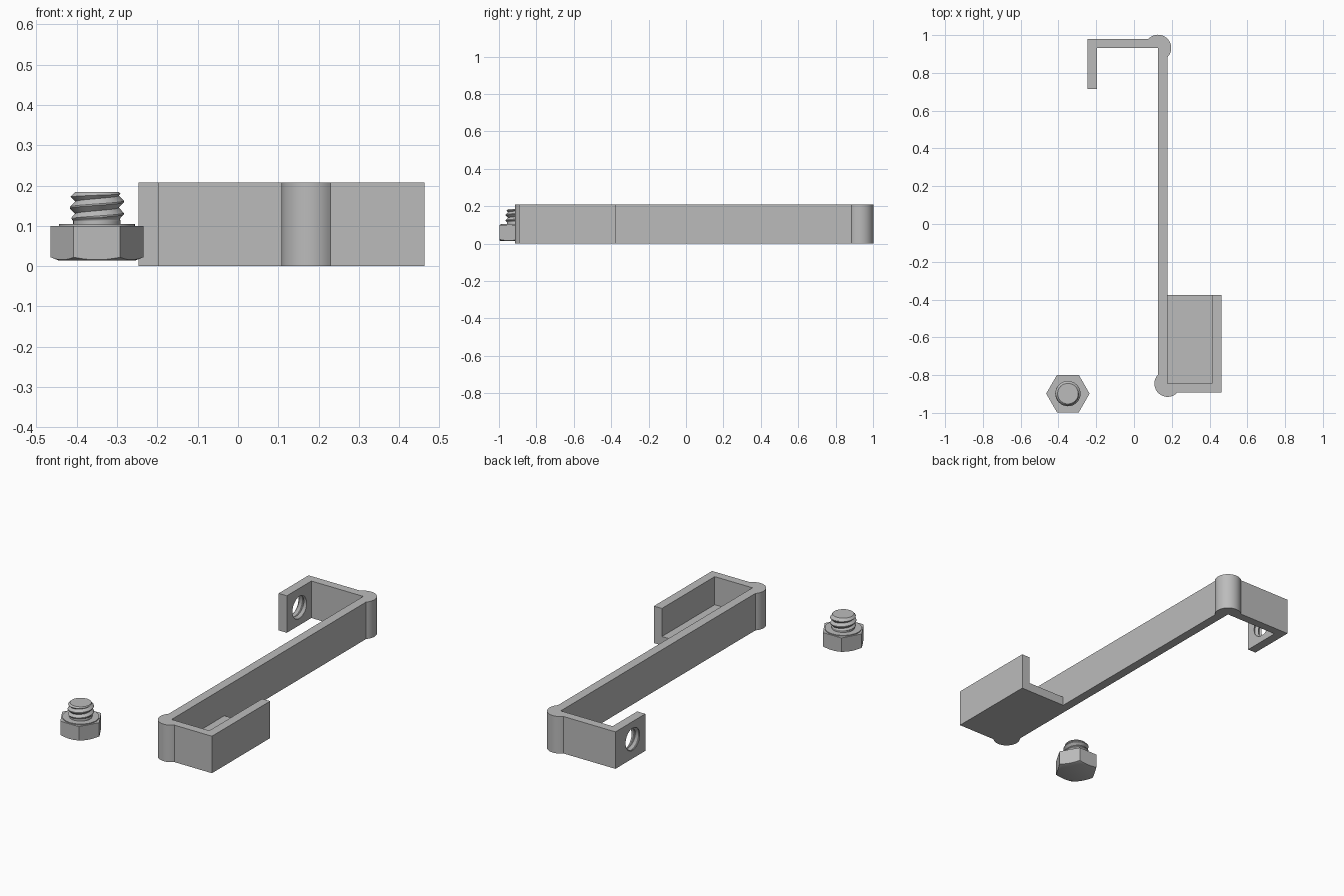
import bpy, bmesh
from math import sin, cos, pi, radians
from mathutils import Matrix

cube = bpy.data.objects.get("Cube")
if cube:
    bpy.data.objects.remove(cube, do_unlink=True)

GREY = (0.5, 0.5, 0.5, 1)
steel = bpy.data.materials.new("plain grey")
steel.use_nodes = True
steel.diffuse_color = GREY
steel.node_tree.nodes["Principled BSDF"].inputs["Base Color"].default_value = GREY

HEIGHT, ROUND = 0.208, 0.07
PITCH, SEGS = 0.03, 32


def finish(bm, name):
    bmesh.ops.recalc_face_normals(bm, faces=bm.faces)
    mesh = bpy.data.meshes.new(name)
    bm.to_mesh(mesh)
    bm.free()
    mesh.materials.append(steel)
    obj = bpy.data.objects.new(name, mesh)
    bpy.context.collection.objects.link(obj)
    return obj


def activate(obj):
    bpy.ops.object.select_all(action='DESELECT')
    obj.select_set(True)
    bpy.context.view_layer.objects.active = obj


def smooth(obj):
    activate(obj)
    bpy.ops.object.shade_smooth_by_angle(angle=radians(30))


def prism(name, outline, z0, z1):
    bm = bmesh.new()
    face = bm.faces.new([bm.verts.new((x, y, z0)) for x, y in outline])
    top = bmesh.ops.extrude_face_region(bm, geom=[face])["geom"]
    verts = [v for v in top if isinstance(v, bmesh.types.BMVert)]
    bmesh.ops.translate(bm, verts=verts, vec=(0, 0, z1 - z0))
    return finish(bm, name)


def arc(cx, cy, r, a0, a1, n):
    angles = [radians(a0 + (a1 - a0) * i / n) for i in range(n + 1)]
    return [(cx + r * cos(a), cy + r * sin(a)) for a in angles]


def skin_rings(name, rings):
    """Close a stack of rings into a solid, diagonals following the helix."""
    bm = bmesh.new()
    loops = [[bm.verts.new(p) for p in ring] for ring in rings]
    for low, high in zip(loops, loops[1:]):
        for j in range(len(low)):
            n = (j + 1) % len(low)
            bm.faces.new((low[j], low[n], high[n]))
            bm.faces.new((low[j], high[n], high[j]))
    bm.faces.new(loops[0][::-1])
    bm.faces.new(loops[-1])
    return finish(bm, name)


def threaded_rod(name, length, root, crest, limit=lambda r, z: r):
    rings = []
    for k in range(round(length / PITCH * SEGS) + 1):
        z, ring = k * PITCH / SEGS, []
        for j in range(SEGS):
            phase = ((k - j) % SEGS) / SEGS
            r = limit(root + (crest - root) * min(1, 1.15 * abs(2 * phase - 1)), z)
            a = 2 * pi * j / SEGS
            ring.append((r * cos(a), r * sin(a), z))
        rings.append(ring)
    return skin_rings(name, rings)


def lathe(name, profile, n=48):
    return skin_rings(name, [[(x, y, z) for x, y in arc(0, 0, r, 0, 360, n)[:-1]]
                             for r, z in profile])


def cut(obj, tool, operation):
    tool.hide_render = True
    mod = obj.modifiers.new("cut", 'BOOLEAN')
    mod.operation, mod.object, mod.solver = operation, tool, 'EXACT'
    activate(obj)
    bpy.ops.object.modifier_apply(modifier=mod.name)
    bpy.data.objects.remove(tool, do_unlink=True)


# Clip body: hook, long bar, tray walls and the two rounded corners
x0, x1 = 0.127, 0.178          # long bar faces
y0, y1 = -0.845, 0.932         # inner faces of the end walls
outline = [(-0.247, 0.714), (-0.196, 0.714), (-0.196, y1), (x0, y1)]
outline += arc(x1, y0, ROUND, 137, 317, 24)
outline += [(0.463, -0.893), (0.463, -0.376), (0.413, -0.376), (0.413, y0), (x1, y0)]
outline += arc(x0, y1, ROUND, -43, 137, 24)
outline += [(-0.247, 0.98)]
body = prism("clip_body", outline, 0, HEIGHT)

# Threaded hole through the hook
tap = threaded_rod("hole_cutter", 0.075, 0.056, 0.068)
tap.matrix_world = Matrix.Translation((-0.259, 0.824, HEIGHT / 2)) @ Matrix.Rotation(pi / 2, 4, 'Y')
bpy.context.view_layer.update()
cut(body, tap, 'DIFFERENCE')
smooth(body)

# Tray floor
prism("tray_floor", [(x1, y0), (0.413, y0), (0.413, -0.376), (x1, -0.376)], 0, 0.05)

# Bolt head: hexagon with a conical chamfer underneath
head = prism("bolt_head", arc(0, 0, 0.115, 0, 360, 6)[:-1], 0.014, 0.1)
cone = lathe("chamfer_cutter", [(0.07, 0.004), (0.095, 0.014), (0.125, 0.026), (0.125, 0.12)], 96)
cut(head, cone, 'INTERSECT')

# Washer face and threaded shank
washer = lathe("bolt_washer_face", [(0.094, 0.099), (0.094, 0.105)])
SHANK = 0.083


def shank_limit(r, z):
    fade = min(1, max(0, (z - 0.012) / 0.01))
    return min(0.059 + (r - 0.059) * fade, 0.055 + SHANK - z)


shank = threaded_rod("bolt_shank", SHANK, 0.054, 0.067, shank_limit)
for part, lift in ((head, 0), (washer, 0), (shank, 0.1)):
    part.location = (-0.35, -0.898, lift)
    smooth(part)
